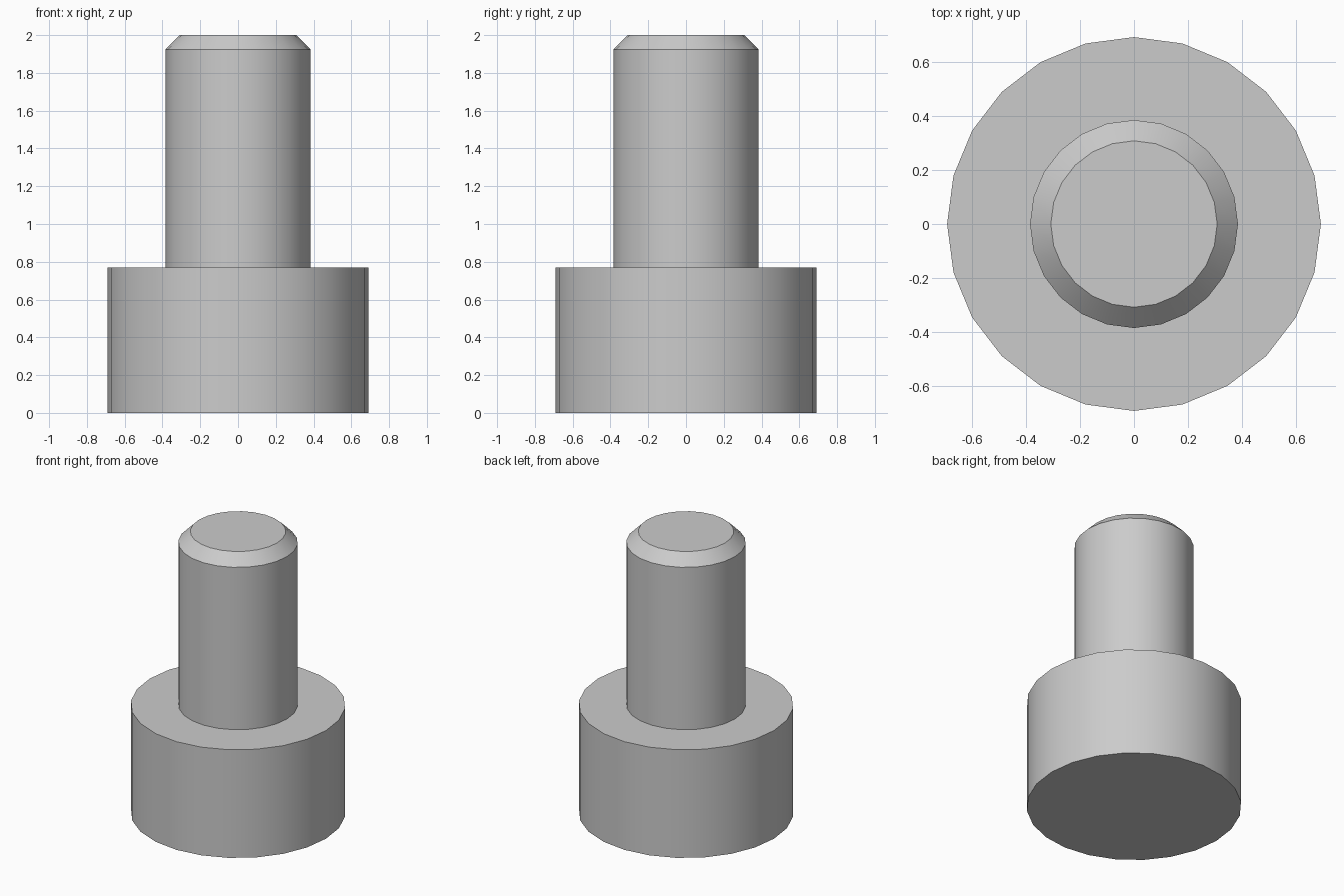
import bpy
import bmesh
import math

SIDES = 24
HEAD_RADIUS, HEAD_HEIGHT = 0.692, 0.769
SHAFT_RADIUS, TOTAL_HEIGHT = 0.385, 2.0
CHAMFER = 0.077

cube = bpy.data.objects.get("Cube")
if cube:
    bpy.data.objects.remove(cube, do_unlink=True)


def make_material(name, color):
    mat = bpy.data.materials.new(name)
    mat.use_nodes = True
    mat.diffuse_color = color
    mat.node_tree.nodes["Principled BSDF"].inputs["Base Color"].default_value = color
    return mat


def turned_part(name, profile, mat):
    """Revolve (radius, height) points around z and cap both ends."""
    bm = bmesh.new()
    rings = []
    for radius, z in profile:
        angles = [math.tau * i / SIDES for i in range(SIDES)]
        rings.append([bm.verts.new((radius * math.cos(a), radius * math.sin(a), z))
                      for a in angles])
    for low, high in zip(rings, rings[1:]):
        for i in range(SIDES):
            j = (i + 1) % SIDES
            bm.faces.new((low[i], low[j], high[j], high[i]))
    bm.faces.new(rings[0][::-1])
    bm.faces.new(rings[-1])
    mesh = bpy.data.meshes.new(name)
    bm.to_mesh(mesh)
    bm.free()
    mesh.materials.append(mat)
    obj = bpy.data.objects.new(name, mesh)
    bpy.context.collection.objects.link(obj)
    bpy.ops.object.select_all(action="DESELECT")
    obj.select_set(True)
    bpy.context.view_layer.objects.active = obj
    bpy.ops.object.shade_smooth_by_angle(angle=math.radians(30))
    return obj


steel = make_material("light_grey_steel", (0.6, 0.6, 0.6, 1.0))

# Wide head, shoulder, slim shaft and chamfered tip in one turned solid
turned_part("bolt_head_and_shaft", [
    (HEAD_RADIUS, 0.0),
    (HEAD_RADIUS, HEAD_HEIGHT),
    (SHAFT_RADIUS, HEAD_HEIGHT),
    (SHAFT_RADIUS, TOTAL_HEIGHT - CHAMFER),
    (SHAFT_RADIUS - CHAMFER, TOTAL_HEIGHT),
], steel)
